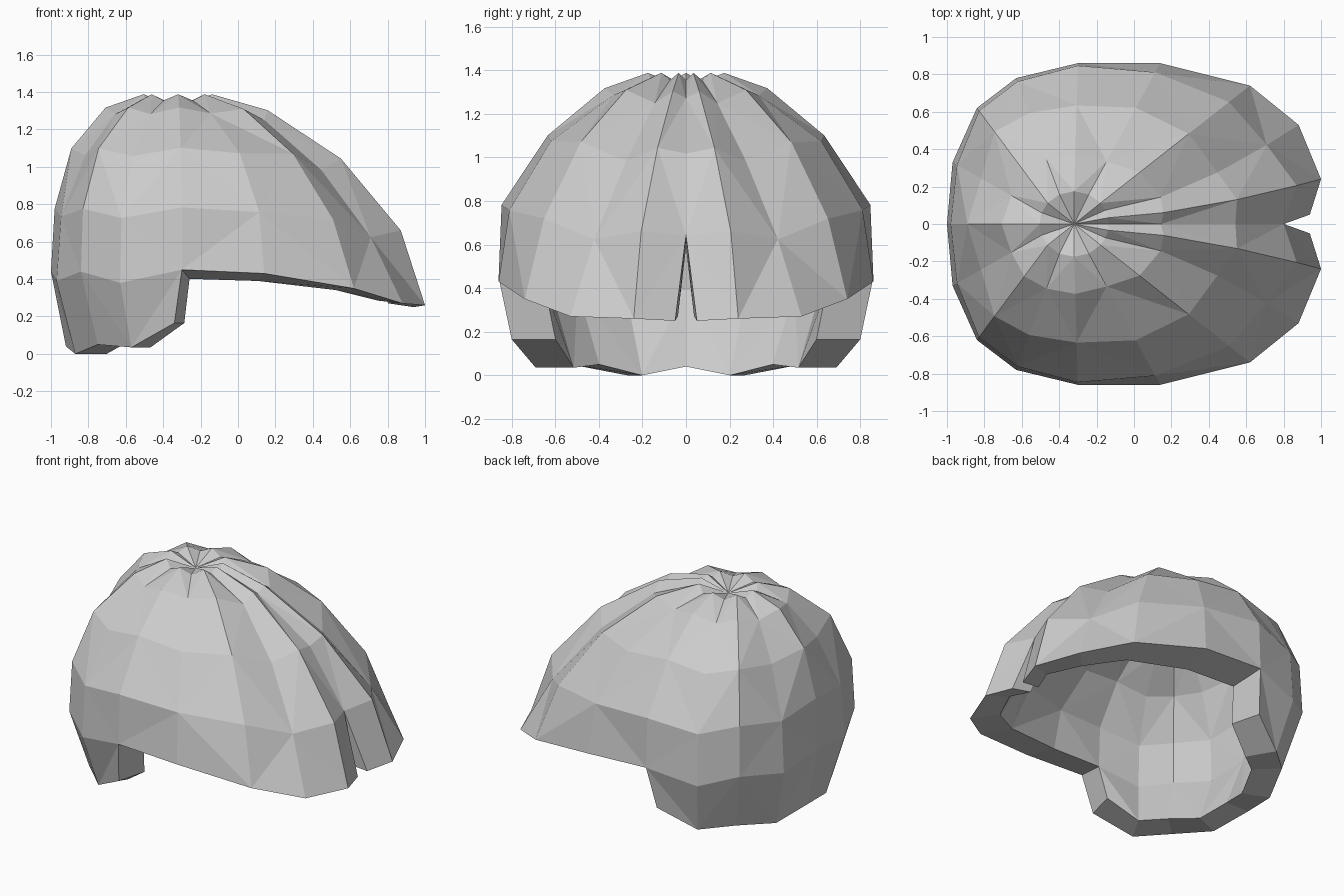
import bpy
import bmesh
from math import cos, sin, radians
from mathutils import Vector

default_cube = bpy.data.objects.get("Cube")
if default_cube:
    bpy.data.objects.remove(default_cube, do_unlink=True)

# Hair locks of one side, from the parting round to the back:
# angle about the crown, hem point, outward reach of the three rows above it
LOCKS = [
    (0, (0.94, 0.05, 0.25), (0.26, 0.63, 0.87)),
    (11, (1.00, 0.24, 0.26), (0.26, 0.605, 0.886)),
    (25, (0.88, 0.53, 0.27), (0.285, 0.58, 0.835)),
    (40, (0.62, 0.74, 0.35), (0.26, 0.59, 0.86)),
    (65, (0.14, 0.86, 0.43), (0.25, 0.66, 0.93)),
    (90, (-0.30, 0.86, 0.45), (0.29, 0.67, 0.98)),
    (115, (-0.63, 0.78, 0.38), (0.30, 0.70, 0.97)),
    (140, (-0.84, 0.62, 0.44), (0.33, 0.75, 0.97)),
    (160, (-0.97, 0.33, 0.39), (0.34, 0.68, 0.95)),
    (180, (-1.00, 0.00, 0.44), (0.41, 0.78, 0.96)),
]
DROPS = (0.075, 0.305, 0.645)
# Nape edge below the rear locks
NAPE = [(-0.34, 0.80, 0.165), (-0.57, 0.69, 0.035), (-0.75, 0.53, 0.05),
        (-0.87, 0.27, 0.0), (-0.92, 0.00, 0.04)]
CROWN = Vector((-0.32, 0, 1.32))
FIRST_NAPE = len(LOCKS) - len(NAPE)


def lock_points(index):
    """Points of one lock from the crown whorl down to its lower edge."""
    angle, hem, reaches = LOCKS[index]
    hem = Vector(hem)
    ridge = index % 2 == 1
    a = radians(angle)
    ring = CROWN + Vector((0.185 * cos(a), 0.175 * sin(a), 0.068 if ridge else 0.035))
    points = [CROWN.copy(), ring]
    lag = 1.5 if index < 3 else 1
    sag = 0.9 if index == 2 else 1
    for reach, drop in zip(reaches, DROPS):
        p = ring.lerp(hem, reach)
        p.y = 0 if index == 0 else ring.y + (hem.y - ring.y) * reach ** lag
        p.z = ring.z + (hem.z - ring.z) * drop ** sag
        points.append(p)
    points.append(hem)
    if index >= FIRST_NAPE:
        points.append(Vector(NAPE[index - FIRST_NAPE]))
    return points


def inside(p):
    """Matching point on the inner surface, thinner at the back of the head."""
    back = p.x ** 2 * min(1, 2.5 * p.z) if p.x < 0 else 0
    x = p.x * (0.87 if p.x > 0 else 0.79) - 0.015 - 0.08 * back
    lift = 0.035 * max(0, p.x)
    return Vector((x, p.y * (0.745 + 0.08 * back),
                   p.z + lift - 0.18 * max(0, p.z - 0.18)))


def add_half(bm, side):
    """One side of the shell: outer skin, inner skin and the thick rim."""
    def vert(p):
        return bm.verts.new((p.x, p.y * side, p.z))

    columns = [lock_points(i) for i in range(len(LOCKS))]
    outer = [[vert(p) for p in col] for col in columns]
    inner = [[vert(inside(p)) for p in col] for col in columns]
    partner = {}
    for out_col, in_col in zip(outer, inner):
        partner.update(zip(out_col, in_col))

    # Facets fan out from every other point
    skin = []
    for i, (left, right) in enumerate(zip(outer, outer[1:])):
        for row in range(min(len(left), len(right)) - 1):
            a, b, c, d = left[row], left[row + 1], right[row + 1], right[row]
            even = (i + row) % 2 == 0
            for tri in [(a, b, c), (a, c, d)] if even else [(a, b, d), (b, c, d)]:
                skin.append(bm.faces.new(tri))
                bm.faces.new([partner[v] for v in reversed(tri)])

    # Rim along every open edge except the mirror line and the crown
    edges = {e for f in skin for e in f.edges if len(e.link_faces) == 1}
    for edge in edges:
        a, b = edge.verts
        on_middle = abs(a.co.y) < 0.001 and abs(b.co.y) < 0.001
        if not on_middle:
            bm.faces.new((a, b, partner[b], partner[a]))


bm = bmesh.new()
for side in (1, -1):
    add_half(bm, side)
bmesh.ops.remove_doubles(bm, verts=bm.verts, dist=0.001)
bmesh.ops.recalc_face_normals(bm, faces=bm.faces)

mesh = bpy.data.meshes.new("hair_shell")
bm.to_mesh(mesh)
bm.free()
hair = bpy.data.objects.new("hair_shell", mesh)
bpy.context.collection.objects.link(hair)

# Plain light grey
grey = bpy.data.materials.new("light_grey")
grey.use_nodes = True
colour = (0.6, 0.6, 0.6, 1)
grey.diffuse_color = colour
grey.node_tree.nodes["Principled BSDF"].inputs["Base Color"].default_value = colour
mesh.materials.append(grey)
